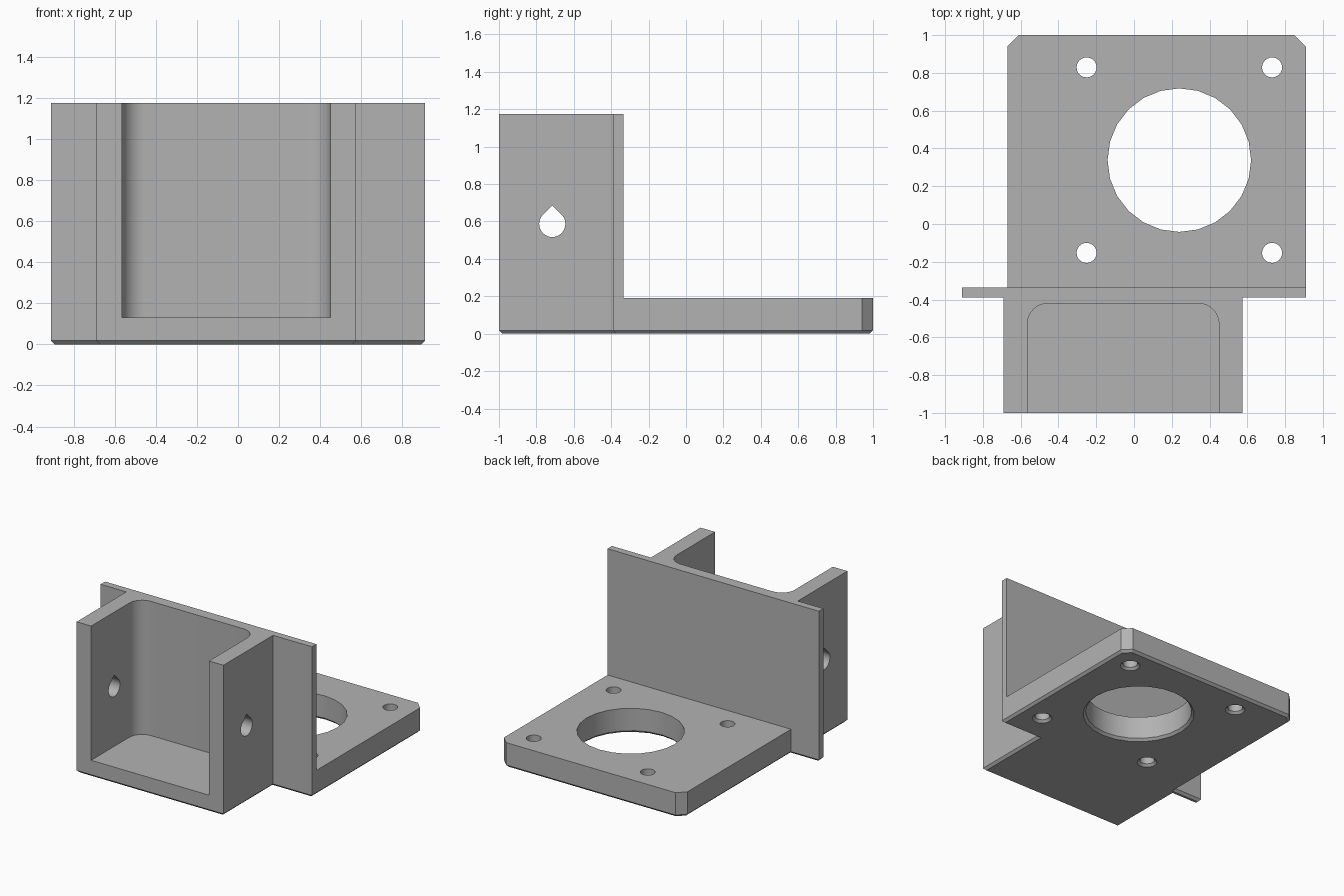
import bpy, bmesh, math
from mathutils import Matrix

if "Cube" in bpy.data.objects:
    bpy.data.objects.remove(bpy.data.objects["Cube"])

HEIGHT, PLATE_TOP, CHAMFER = 1.175, 0.192, 0.018

grey = bpy.data.materials.new("plain_grey")
grey.use_nodes = True
GREY = (0.45, 0.45, 0.45, 1)
grey.diffuse_color = GREY
grey.node_tree.nodes["Principled BSDF"].inputs["Base Color"].default_value = GREY


def prism(name, outline, z0, z1, chamfer=0.0, matrix=None):
    """Extrude a flat outline from z0 to z1, with an optional bottom chamfer."""
    bm = bmesh.new()
    base = bm.faces.new([bm.verts.new((x, y, z0)) for x, y in outline])
    new = bmesh.ops.extrude_face_region(bm, geom=[base], use_keep_orig=True)["geom"]
    for v in new:
        if isinstance(v, bmesh.types.BMVert):
            v.co.z = z1
    bmesh.ops.recalc_face_normals(bm, faces=bm.faces)
    if chamfer:
        rim = [e for e in bm.edges if all(abs(v.co.z - z0) < 1e-5 for v in e.verts)]
        bmesh.ops.bevel(bm, geom=rim, offset=chamfer, segments=1, affect='EDGES')
    if matrix:
        bm.transform(matrix)
    return finish(name, bm)


def finish(name, bm):
    mesh = bpy.data.meshes.new(name)
    bm.to_mesh(mesh)
    bm.free()
    mesh.materials.append(grey)
    obj = bpy.data.objects.new(name, mesh)
    bpy.context.collection.objects.link(obj)
    return obj


def arc(cx, cy, r, start, end, steps):
    angles = [math.radians(start + (end - start) * i / steps) for i in range(steps + 1)]
    return [(cx + r * math.cos(a), cy + r * math.sin(a)) for a in angles]


def rect(x0, y0, x1, y1):
    return [(x0, y0), (x1, y0), (x1, y1), (x0, y1)]


def hole(name, x, y, r, sides):
    """Vertical hole cutter that flares out at the underside."""
    rings = [(-0.05, r + CHAMFER + 0.05), (CHAMFER, r), (0.4, r)]
    bm = bmesh.new()
    loops = [[bm.verts.new((px, py, z)) for px, py in arc(x, y, rad, 0, 360, sides)[:-1]]
             for z, rad in rings]
    for low, high in zip(loops, loops[1:]):
        for i in range(sides):
            j = (i + 1) % sides
            bm.faces.new((low[i], low[j], high[j], high[i]))
    bm.faces.new(loops[0][::-1])
    bm.faces.new(loops[-1])
    return finish(name, bm)


# Full footprint: open box in front, cross wall, mounting plate behind
outline = [(-0.69, -1), (0.575, -1), (0.575, -0.39), (0.91, -0.39), (0.91, 0.94),
           (0.85, 1), (-0.61, 1), (-0.67, 0.94), (-0.67, -0.335),
           (-0.91, -0.335), (-0.91, -0.39), (-0.69, -0.39)]
bracket = prism("mounting_bracket", outline, 0, HEIGHT, CHAMFER)

# Space above the mounting plate
cutters = [prism("plate_clearance", rect(-1.2, -0.335, 1.2, 1.2), PLATE_TOP, 1.5)]

# Box pocket, open at the front and top, with rounded rear corners
R = 0.11
pocket = ([(-0.565, -1.2), (0.45, -1.2)]
          + arc(0.45 - R, -0.42 - R, R, 0, 90, 8)
          + arc(-0.565 + R, -0.42 - R, R, 90, 180, 8))
cutters.append(prism("pocket", pocket, 0.13, 1.5))

# Large central hole and four bolt holes in the plate
CX, CY, SPACING = 0.24, 0.338, 0.491
cutters.append(hole("centre_hole", CX, CY, 0.38, 24))
for sx in (-1, 1):
    for sy in (-1, 1):
        cutters.append(hole("bolt_hole", CX + sx * SPACING, CY + sy * SPACING, 0.053, 24))

# Teardrop hole through both box sides
r = 0.07
teardrop = arc(0, 0, r, 135, 405, 24) + [(0, r * math.sqrt(2))]
sideways = Matrix.Translation((0, -0.715, 0.587)) @ Matrix(
    ((0, 0, 1, 0), (1, 0, 0, 0), (0, 1, 0, 0), (0, 0, 0, 1)))
cutters.append(prism("teardrop_hole", teardrop, -1, 1, 0, sideways))

# Cut everything out, then drop the cutters
bpy.context.view_layer.objects.active = bracket
for cutter in cutters:
    cutter.hide_render = True
    mod = bracket.modifiers.new("cut", 'BOOLEAN')
    mod.operation, mod.solver, mod.object = 'DIFFERENCE', 'EXACT', cutter
    bpy.ops.object.modifier_apply(modifier=mod.name)
    bpy.data.objects.remove(cutter)

bpy.ops.object.select_all(action='DESELECT')
bracket.select_set(True)
bpy.ops.object.shade_smooth_by_angle(angle=math.radians(30))
